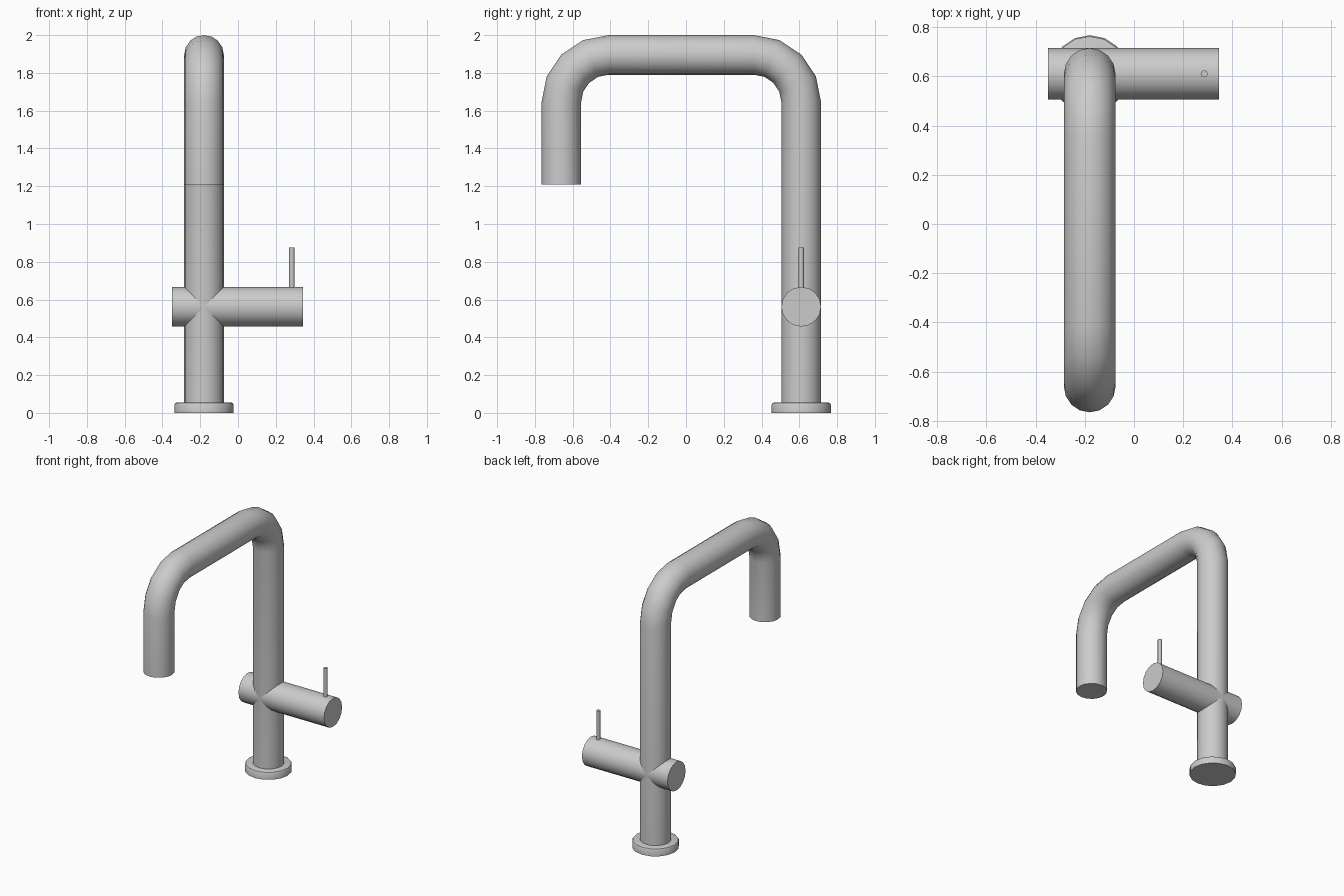
import bpy
import bmesh
from math import pi, sin, cos, radians
from mathutils import Matrix, Vector

cube = bpy.data.objects.get("Cube")
if cube:
    bpy.data.objects.remove(cube, do_unlink=True)

steel = bpy.data.materials.new("brushed_steel")
steel.use_nodes = True
colour = (0.6, 0.6, 0.6, 1)
steel.diffuse_color = colour
steel.node_tree.nodes["Principled BSDF"].inputs["Base Color"].default_value = colour

SIDES = 16
PIPE_X, PIPE_Y, PIPE_R = -0.18, 0.61, 0.105
SPOUT_Y, BEND_R, BEND_Z = -0.66, 0.25, 1.645


def finish(name, bm):
    bmesh.ops.recalc_face_normals(bm, faces=bm.faces)
    mesh = bpy.data.meshes.new(name)
    bm.to_mesh(mesh)
    bm.free()
    mesh.materials.append(steel)
    obj = bpy.data.objects.new(name, mesh)
    bpy.context.collection.objects.link(obj)
    bpy.ops.object.select_all(action='DESELECT')
    obj.select_set(True)
    bpy.context.view_layer.objects.active = obj
    bpy.ops.object.shade_smooth_by_angle(angle=radians(40))
    return obj


def loft(name, rings):
    """Closed tube through (centre, axis u, axis v, radius) rings."""
    bm = bmesh.new()
    loops = []
    for centre, u, v, r in rings:
        loops.append([bm.verts.new(centre + r * (u * cos(a) + v * sin(a)))
                      for a in (2 * pi * i / SIDES for i in range(SIDES))])
    for low, high in zip(loops, loops[1:]):
        for i in range(SIDES):
            j = (i + 1) % SIDES
            bm.faces.new((low[i], low[j], high[j], high[i]))
    bm.faces.new(loops[0])
    bm.faces.new(loops[-1])
    return finish(name, bm)


X, Y, Z = Vector((1, 0, 0)), Vector((0, 1, 0)), Vector((0, 0, 1))


def pipe_ring(y, z, angle):
    # angle 0 has the ring facing up, 180 facing down
    return (Vector((PIPE_X, y, z)), X, Y * cos(angle) + Z * sin(angle), PIPE_R)


# Column, two rounded bends and spout as one swept pipe
path = [pipe_ring(PIPE_Y, 0.03, 0)]
for start, centre_y in ((0, PIPE_Y - BEND_R), (pi / 2, SPOUT_Y + BEND_R)):
    for i in range(5):
        a = start + i * pi / 8
        path.append(pipe_ring(centre_y + BEND_R * cos(a), BEND_Z + BEND_R * sin(a), a))
path.append(pipe_ring(SPOUT_Y, 1.21, pi))
loft("spout_pipe", path)

# Base flange with softened upper rim
loft("base_flange", [(Vector((PIPE_X, PIPE_Y, z)), X, Y, r)
                     for z, r in ((0, 0.157), (0.043, 0.157), (0.052, 0.152), (0.055, 0.143))])

# Cross barrel through the column
loft("valve_barrel", [(Vector((x, PIPE_Y, 0.562)), Y, Z, PIPE_R) for x in (-0.35, 0.345)])

# Thin lever pin
loft("lever_pin", [(Vector((0.285, PIPE_Y, z)), X, Y, 0.014) for z in (0.64, 0.875)])
